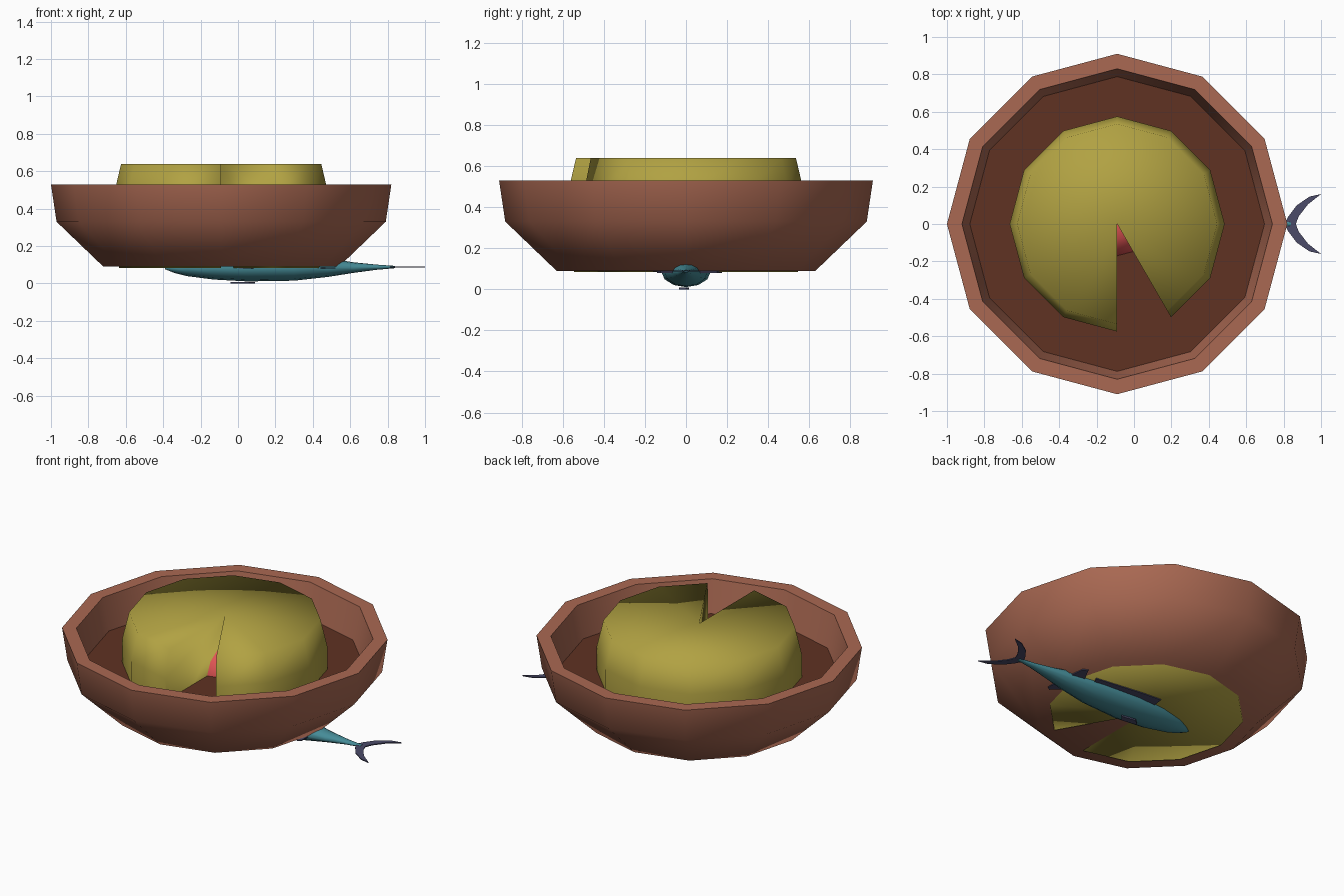
import bpy, bmesh
from math import cos, sin, pi, radians
from mathutils import Vector

cube = bpy.data.objects.get("Cube")
if cube:
    bpy.data.objects.remove(cube, do_unlink=True)

CENTRE_X = -0.09
SIDES = 12


def material(name, colour):
    mat = bpy.data.materials.new(name)
    mat.use_nodes = True
    rgba = (*colour, 1)
    mat.diffuse_color = rgba
    mat.node_tree.nodes["Principled BSDF"].inputs["Base Color"].default_value = rgba
    return mat


CLAY = material("clay", (0.40, 0.14, 0.085))
SOIL = material("dark brown", (0.115, 0.032, 0.016))
OLIVE = material("olive yellow", (0.44, 0.36, 0.055))
RED = material("red", (0.75, 0.09, 0.09))
TEAL = material("teal", (0.06, 0.26, 0.31))
NAVY = material("fin blue", (0.07, 0.07, 0.14))


def finish(name, bm, mat, angle=None):
    bmesh.ops.recalc_face_normals(bm, faces=bm.faces)
    mesh = bpy.data.meshes.new(name)
    bm.to_mesh(mesh)
    bm.free()
    mesh.materials.append(mat)
    obj = bpy.data.objects.new(name, mesh)
    bpy.context.collection.objects.link(obj)
    bpy.ops.object.select_all(action="DESELECT")
    obj.select_set(True)
    bpy.context.view_layer.objects.active = obj
    if angle:
        bpy.ops.object.shade_smooth_by_angle(angle=radians(angle))
    return obj


def lathe(name, profile, mat, angle, missing=0):
    """Spin a closed (radius, z) profile; 'missing' slices are left out and closed off."""
    bm = bmesh.new()
    axis = {i: bm.verts.new((CENTRE_X, 0, z)) for i, (r, z) in enumerate(profile) if r == 0}
    count = SIDES - missing
    columns = []
    for k in range(count + (1 if missing else 0)):
        a = -pi / 3 + 2 * pi * k / SIDES
        columns.append([axis[i] if r == 0 else bm.verts.new((CENTRE_X + r * cos(a), r * sin(a), z))
                        for i, (r, z) in enumerate(profile)])
    for k in range(count):
        left, right = columns[k], columns[(k + 1) % len(columns)]
        for i in range(len(profile) - 1):
            ring = (left[i], right[i], right[i + 1], left[i + 1])
            bm.faces.new(list(dict.fromkeys(ring)))
    if missing:
        bm.faces.new(columns[0])
        bm.faces.new(columns[-1])
    return finish(name, bm, mat, angle)


# Bowl, its dark floor, the cut round and its red core
lathe("bowl", [(0, 0.09), (0.63, 0.09), (0.88, 0.33), (0.91, 0.53),
               (0.83, 0.53), (0.785, 0.32), (0, 0.32)], CLAY, 45)
lathe("bowl_floor", [(0, 0.30), (0.784, 0.30), (0.788, 0.335), (0, 0.335)], SOIL, 30)
lathe("cut_round", [(0, 0.084), (0.545, 0.084), (0.575, 0.2), (0.575, 0.47),
                    (0.535, 0.64), (0, 0.64)], OLIVE, 180, missing=1)
lathe("red_core", [(0, 0.2), (0.17, 0.2), (0.17, 0.34), (0.14, 0.41),
                   (0.08, 0.45), (0, 0.465)], RED, 60)

# Fish body, lying on its side: x, half width, centre height, half thickness
stations = [(-0.39, 0.008, 0.082, 0.006), (-0.34, 0.04, 0.082, 0.026),
            (-0.27, 0.07, 0.084, 0.045), (-0.13, 0.105, 0.085, 0.064),
            (0.05, 0.12, 0.086, 0.075), (0.3, 0.105, 0.086, 0.071),
            (0.48, 0.075, 0.085, 0.05), (0.62, 0.045, 0.085, 0.028),
            (0.74, 0.022, 0.087, 0.014), (0.84, 0.012, 0.088, 0.006)]
bm = bmesh.new()
rings = [[bm.verts.new((x, w * cos(2 * pi * k / SIDES), z + h * sin(2 * pi * k / SIDES)))
          for k in range(SIDES)] for x, w, z, h in stations]
for a, b in zip(rings, rings[1:]):
    for k in range(SIDES):
        n = (k + 1) % SIDES
        bm.faces.new((a[k], a[n], b[n], b[k]))
bm.faces.new(rings[0])
bm.faces.new(rings[-1])
finish("fish_body", bm, TEAL, 60)


def plate(name, outline, z, thick=0.006):
    """Flat fin extruded from an outline in the ground plane."""
    bm = bmesh.new()
    face = bm.faces.new([bm.verts.new((x, y, z)) for x, y in outline])
    side = bmesh.ops.extrude_face_region(bm, geom=[face])["geom"]
    bmesh.ops.translate(bm, vec=Vector((0, 0, thick)),
                        verts=[v for v in side if isinstance(v, bmesh.types.BMVert)])
    return finish(name, bm, NAVY)


# Crescent tail
half_tail = [(0.865, 0), (0.88, 0.04), (0.93, 0.105), (1.0, 0.16),
             (0.94, 0.147), (0.87, 0.1), (0.825, 0.04), (0.805, 0)]
for label, s in (("left", 1), ("right", -1)):
    plate(label + "_tail_fin", [(x, s * y) for x, y in half_tail], 0.086)

# Body fins
plate("long_back_fin", [(-0.06, 0.1), (-0.05, 0.175), (0.08, 0.165), (0.38, 0.125), (0.36, 0.08)], 0.079)
plate("small_back_fin", [(0.42, 0.07), (0.47, 0.165), (0.5, 0.15), (0.51, 0.05)], 0.08)
plate("belly_fin", [(0.43, -0.07), (0.5, -0.14), (0.52, -0.125), (0.52, -0.05)], 0.08)
plate("front_belly_fin", [(-0.03, -0.1), (0.07, -0.14), (0.09, -0.1)], 0.079)
plate("side_fin", [(-0.04, -0.02), (0.0, 0.015), (0.09, 0.0), (0.06, -0.035)], 0.0, 0.009)
